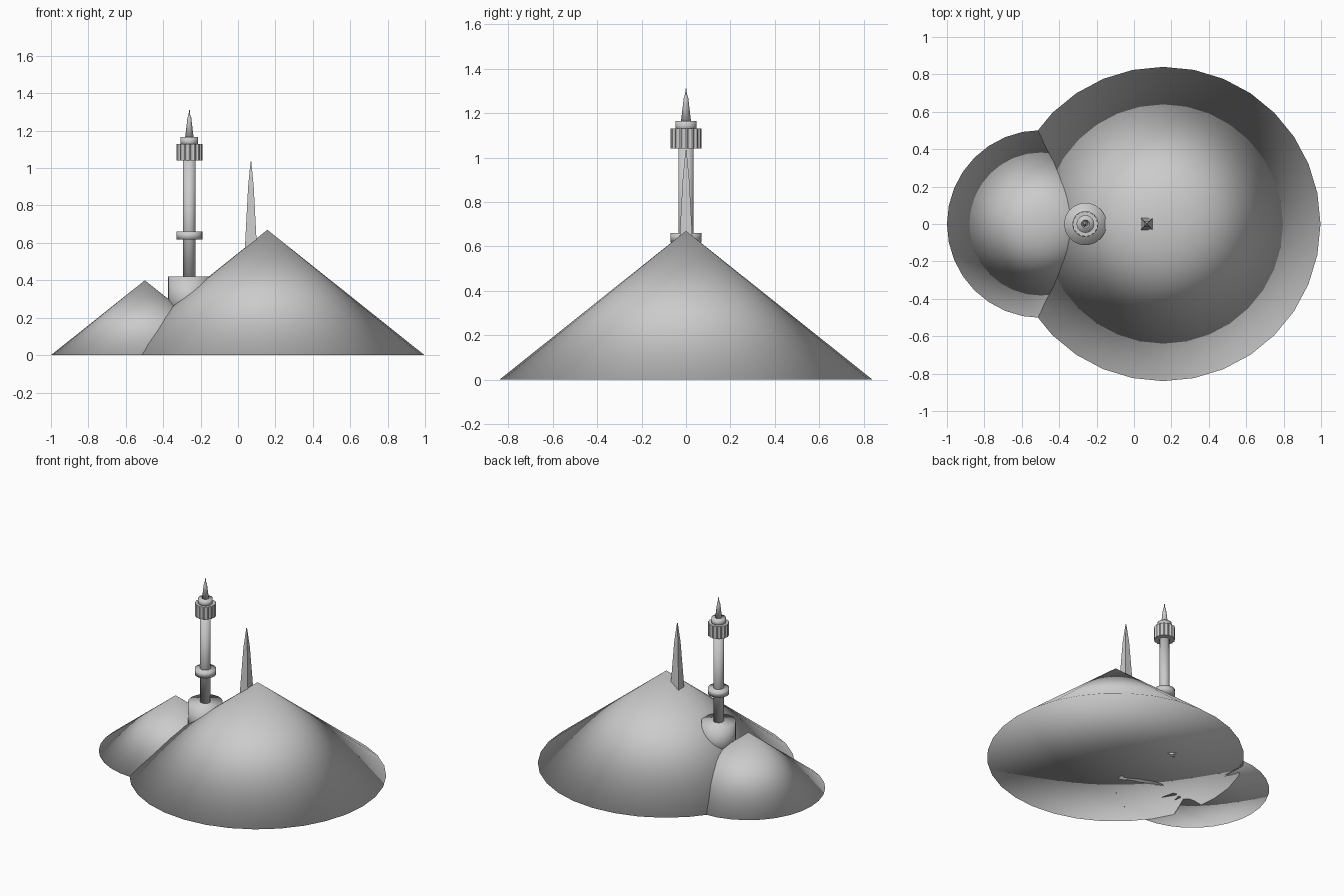
import bpy, math

if "Cube" in bpy.data.objects:
    bpy.data.objects.remove(bpy.data.objects["Cube"])

def make(name, verts, faces, smooth=True):
    me = bpy.data.meshes.new(name)
    me.from_pydata(verts, [], faces)
    me.update()
    ob = bpy.data.objects.new(name, me)
    bpy.context.collection.objects.link(ob)
    me.polygons.foreach_set("use_smooth", [smooth] * len(me.polygons))
    return ob

def lathe(name, x, profile, n=32, smooth=True, phase=0.0, flute=0.0):
    """Stack of n-sided rings (radius, z), capped; flute pulls paired points inward."""
    verts, faces = [], []
    for r, z in profile:
        for i in range(n):
            a = phase + 2 * math.pi * i / n
            rr = r - (flute if i % 4 > 1 else 0)
            verts.append((x + rr * math.cos(a), rr * math.sin(a), z))
    for k in range(len(profile) - 1):
        for i in range(n):
            j = (i + 1) % n
            faces.append((k*n + i, k*n + j, (k+1)*n + j, (k+1)*n + i))
    faces.append(tuple(reversed(range(n))))
    top = (len(profile) - 1) * n
    faces.append(tuple(range(top, top + n)))
    return make(name, verts, faces, smooth)

def hill(name, x, r, h):
    """Cone with a fan base, shaded smoothly over the rim."""
    bpy.ops.mesh.primitive_cone_add(vertices=32, radius1=r, radius2=0, depth=h,
                                    end_fill_type='TRIFAN', location=(x, 0, h / 2))
    bpy.context.object.name = name
    bpy.ops.object.shade_smooth()

# Two overlapping conical hills
hill("large_hill", 0.157, 0.84, 0.67)
hill("small_hill", -0.498, 0.502, 0.40)

# Tower: foot, shaft, collar, fluted balcony, cap and spire
TX = -0.26
lathe("tower_foot", TX, [(0.113, 0.20), (0.113, 0.42)])
lathe("tower_shaft", TX, [(0.034, 0.40), (0.034, 1.06)])
lathe("tower_collar", TX, [(0.069, 0.617), (0.069, 0.660)])
lathe("tower_balcony", TX, [(0.070, 1.04), (0.070, 1.13)], n=64, smooth=False, flute=0.005)
lathe("tower_cap", TX, [(0.047, 1.12), (0.047, 1.165)])
lathe("tower_spire", TX, [(0.023, 1.16), (0.010, 1.27), (0.004, 1.285), (0.002, 1.31)], n=16)

# Slender square obelisk beside the summit
s = math.sqrt(2)
lathe("obelisk", 0.069, [(0.034*s, 0.54), (0.015*s, 0.90), (0.002*s, 1.035)],
      n=4, smooth=False, phase=math.pi / 4)
